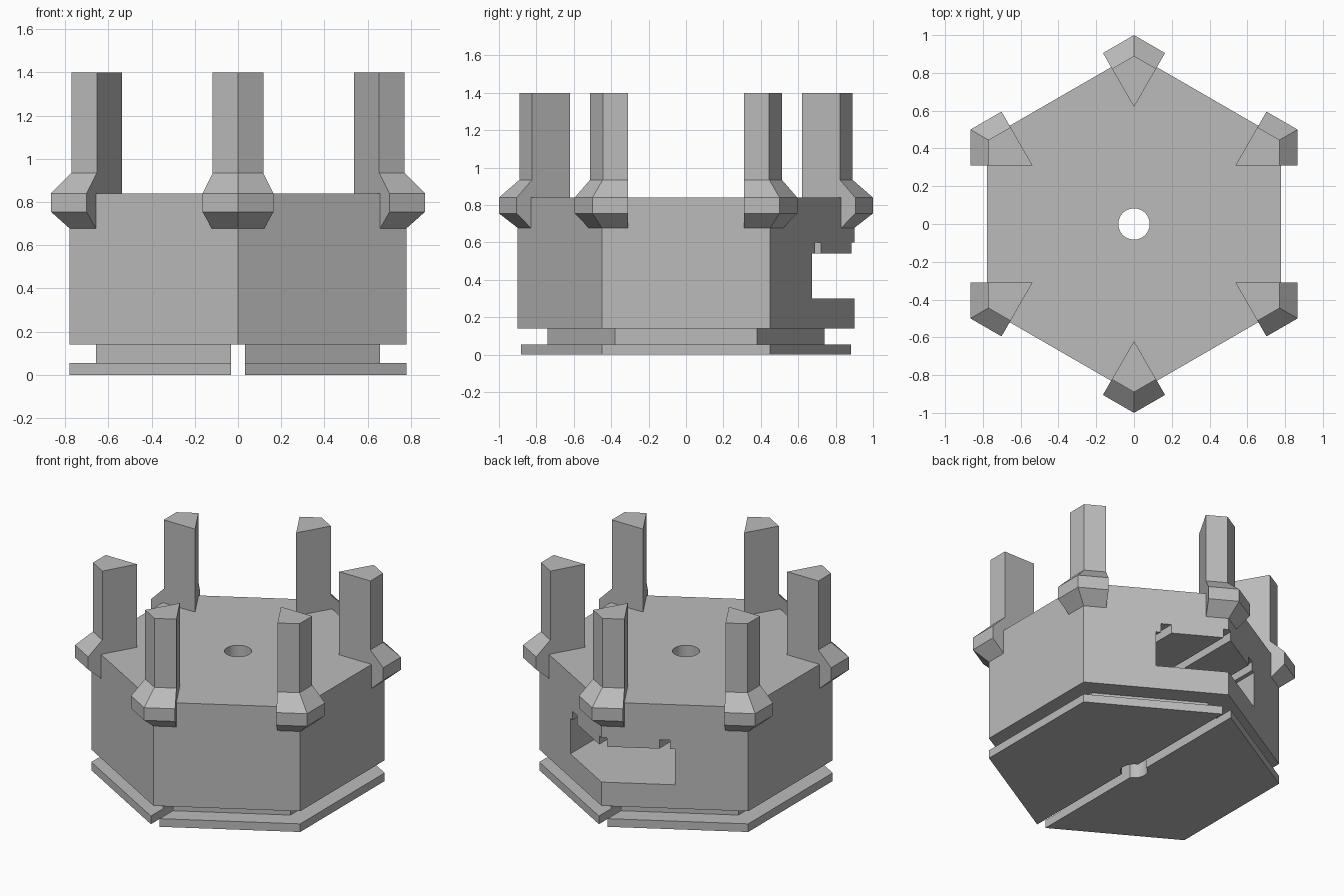
import bpy
import bmesh
import math
from mathutils import Matrix

cube = bpy.data.objects.get("Cube")
if cube:
    bpy.data.objects.remove(cube, do_unlink=True)

# Single plain material
GREY = (0.5, 0.5, 0.5, 1.0)
grey = bpy.data.materials.new("Plain grey")
grey.use_nodes = True
grey.diffuse_color = GREY
grey.node_tree.nodes["Principled BSDF"].inputs["Base Color"].default_value = GREY


def loft(name, levels, section):
    """Stack the outline section(radius) at each (z, radius) level and close the ends."""
    bm = bmesh.new()
    rings = [[bm.verts.new((x, y, z)) for x, y in section(r)] for z, r in levels]
    for low, high in zip(rings, rings[1:]):
        for i in range(len(low)):
            j = (i + 1) % len(low)
            bm.faces.new((low[i], low[j], high[j], high[i]))
    bm.faces.new(rings[0][::-1])
    bm.faces.new(rings[-1])
    bmesh.ops.recalc_face_normals(bm, faces=bm.faces)
    mesh = bpy.data.meshes.new(name)
    bm.to_mesh(mesh)
    bm.free()
    mesh.materials.append(grey)
    obj = bpy.data.objects.new(name, mesh)
    bpy.context.collection.objects.link(obj)
    return obj


def polygon(sides):
    def section(r):
        angles = [math.pi / 2 + math.tau * i / sides for i in range(sides)]
        return [(r * math.cos(a), r * math.sin(a)) for a in angles]
    return section


def box(name, x0, x1, y0, y1, z0, z1):
    return loft(name, [(z0, 0), (z1, 0)],
                lambda r: [(x0, y0), (x1, y0), (x1, y1), (x0, y1)])


def cut(target, cutters):
    for cutter in cutters:
        cutter.hide_render = True
        mod = target.modifiers.new("Cut", 'BOOLEAN')
        mod.operation = 'DIFFERENCE'
        mod.solver = 'EXACT'
        mod.object = cutter
        bpy.context.view_layer.objects.active = target
        bpy.ops.object.modifier_apply(modifier=mod.name)


# Stacked hexagonal parts
hexagon = polygon(6)
body = loft("body", [(0.14, 0.9), (0.84, 0.9)], hexagon)
neck = loft("neck", [(0.055, 0.76), (0.14, 0.76)], hexagon)
base_plate = loft("base_plate", [(0, 0.9), (0.055, 0.9)], hexagon)

# Centre hole, base slot, rear pocket and its ceiling grooves
hole = loft("hole_cutter", [(-0.1, 0.083), (1, 0.083)], polygon(32))
slot = box("slot_cutter", -0.033, 0.033, -1.1, 1.1, -0.1, 0.2)
pocket = box("pocket_cutter", -0.39, 0.39, -0.39, 1.1, 0.3, 0.54)
grooves = [box("groove_cutter", x - 0.028, x + 0.028, -0.37, 1.08, 0.5, 0.6)
           for x in (-0.335, 0, 0.335)]
cut(body, [hole, pocket] + grooves)
for part in (neck, base_plate):
    cut(part, [hole, slot])
for cutter in [hole, slot, pocket] + grooves:
    bpy.data.objects.remove(cutter, do_unlink=True)


# Kite-shaped corner prongs with a flared collar
def kite(r, tip=0.62):
    x = (r - tip) * math.sqrt(3) / 4
    y = tip + x * math.sqrt(3)
    return [(0, tip), (x, y), (0, r), (-x, y)]


prong_levels = [(0.67, 0.89), (0.755, 1), (0.84, 1), (0.935, 0.89), (1.4, 0.89)]
for i in range(6):
    prong = loft(f"corner_prong_{i + 1}", prong_levels, kite)
    prong.data.transform(Matrix.Rotation(math.tau * i / 6, 4, 'Z'))

# Smooth only the round hole walls
bpy.ops.object.select_all(action='DESELECT')
for part in (body, neck, base_plate):
    part.select_set(True)
bpy.context.view_layer.objects.active = body
bpy.ops.object.shade_smooth_by_angle(angle=math.radians(30))
